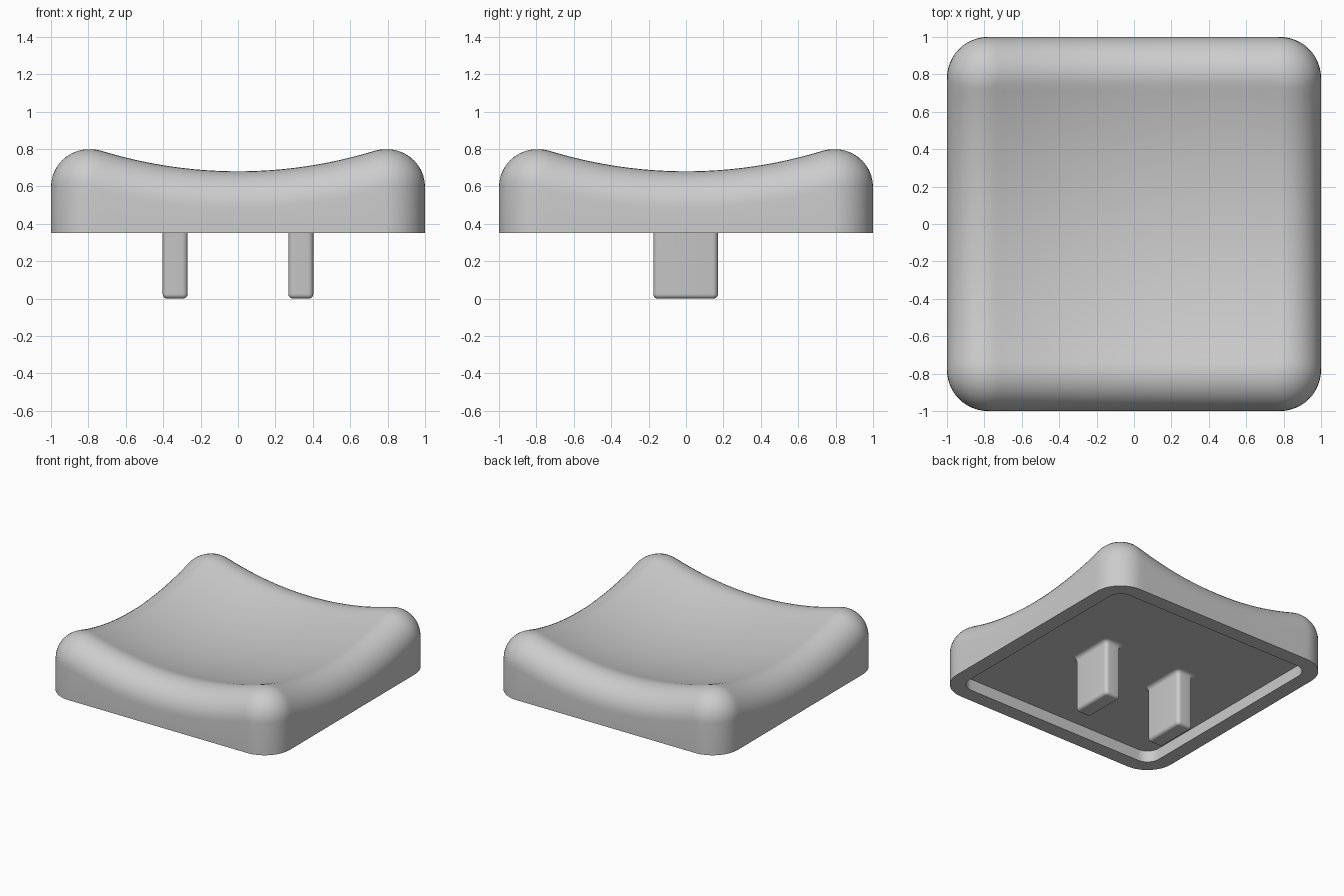
import bpy, bmesh, math
from mathutils import Vector

if "Cube" in bpy.data.objects:
    bpy.data.objects.remove(bpy.data.objects["Cube"])

grey = bpy.data.materials.new("light_grey")
grey.diffuse_color = (0.6, 0.6, 0.6, 1)
grey.use_nodes = True
grey.node_tree.nodes["Principled BSDF"].inputs["Base Color"].default_value = grey.diffuse_color


def outline(hx, hy, r, corner=12, side=1):
    """Rounded rectangle: list of (point, outward normal), counter-clockwise."""
    pts = []
    for i, (sx, sy) in enumerate([(1, 1), (-1, 1), (-1, -1), (1, -1)]):
        for j in range(corner + 1):
            a = math.pi / 2 * (i + j / corner)
            n = Vector((math.cos(a), math.sin(a), 0))
            pts.append((Vector((sx * (hx - r), sy * (hy - r), 0)) + n * r, n))
    out = []
    for i, (p, n) in enumerate(pts):
        out.append((p, n))
        q, m = pts[(i + 1) % len(pts)]
        if i % (corner + 1) == corner:              # subdivide the straight sides
            out += [(p.lerp(q, k / side), n) for k in range(1, side)]
    return out


def skin(name, loops, cap_start=True, cap_end=True):
    """Join consecutive loops of equal length with quads and cap the ends."""
    bm = bmesh.new()
    rings = [[bm.verts.new(p) for p in loop] for loop in loops]
    count = len(rings[0])
    for a, b in zip(rings, rings[1:]):
        for i in range(count):
            j = (i + 1) % count
            bm.faces.new((a[i], a[j], b[j], b[i]))
    if cap_start:
        bm.faces.new(rings[0][::-1])
    if cap_end:
        bm.faces.new(rings[-1])
    bmesh.ops.recalc_face_normals(bm, faces=bm.faces)
    mesh = bpy.data.meshes.new(name)
    bm.to_mesh(mesh)
    bm.free()
    mesh.materials.append(grey)
    obj = bpy.data.objects.new(name, mesh)
    bpy.context.collection.objects.link(obj)
    bpy.ops.object.select_all(action='DESELECT')
    obj.select_set(True)
    bpy.context.view_layer.objects.active = obj
    bpy.ops.object.shade_smooth_by_angle(angle=math.radians(35))
    return obj


BASE, FLOOR = 0.35, 0.44         # bottom rim and recess floor heights
R, FILLET = 2.6, 0.2             # dish sphere radius and edge rounding
C = Vector((0, 0, 3.164))        # dish sphere centre


def at(loop, z):
    return [Vector((p.x, p.y, z)) for p, n in loop]


# Cap: recess floor, recess wall, rim, outer wall
outer = outline(1, 1, 0.22, 12, 32)
inner = outline(0.884, 0.884, 0.104, 12, 32)
loops = [at(inner, FLOOR), at(inner, BASE), at(outer, BASE)]

# Rolling-ball rounding between the wall and the spherical dish
balls = []
for p, n in outer:
    c = p - n * FILLET
    c.z = C.z - math.sqrt((R + FILLET) ** 2 - c.x ** 2 - c.y ** 2)
    balls.append((c, n, (C - c).normalized()))
STEPS = 12
for k in range(STEPS + 1):
    loops.append([c + n.slerp(u, k / STEPS) * FILLET for c, n, u in balls])

# Dish surface: rings shrinking toward the middle
contact = loops[-1]
for k in range(1, 20):
    s = 1 - k / 20
    ring = []
    for p in contact:
        x, y = p.x * s, p.y * s
        ring.append(Vector((x, y, C.z - math.sqrt(R * R - x * x - y * y))))
    loops.append(ring)
skin("cap", loops)

# Two clip legs with rounded tips and flared roots
HX, HY, CORNER, TIP, FLARE = 0.067, 0.173, 0.028, 0.025, 0.03
profile = []                     # (growth of the outline, height)
for k in range(6):
    a = math.pi / 2 * k / 5
    profile.append((-TIP * (1 - math.sin(a)), TIP * (1 - math.cos(a))))
for k in range(6):
    a = math.pi / 2 * k / 5
    profile.append((FLARE * (1 - math.cos(a)), FLOOR - FLARE * (1 - math.sin(a))))
for side, name in ((-1, "left_leg"), (1, "right_leg")):
    leg_loops = [[p + Vector((side * 0.336, -0.002, z))
                  for p, n in outline(HX + g, HY + g, CORNER + g, 6)]
                 for g, z in profile]
    skin(name, leg_loops, cap_end=False)
